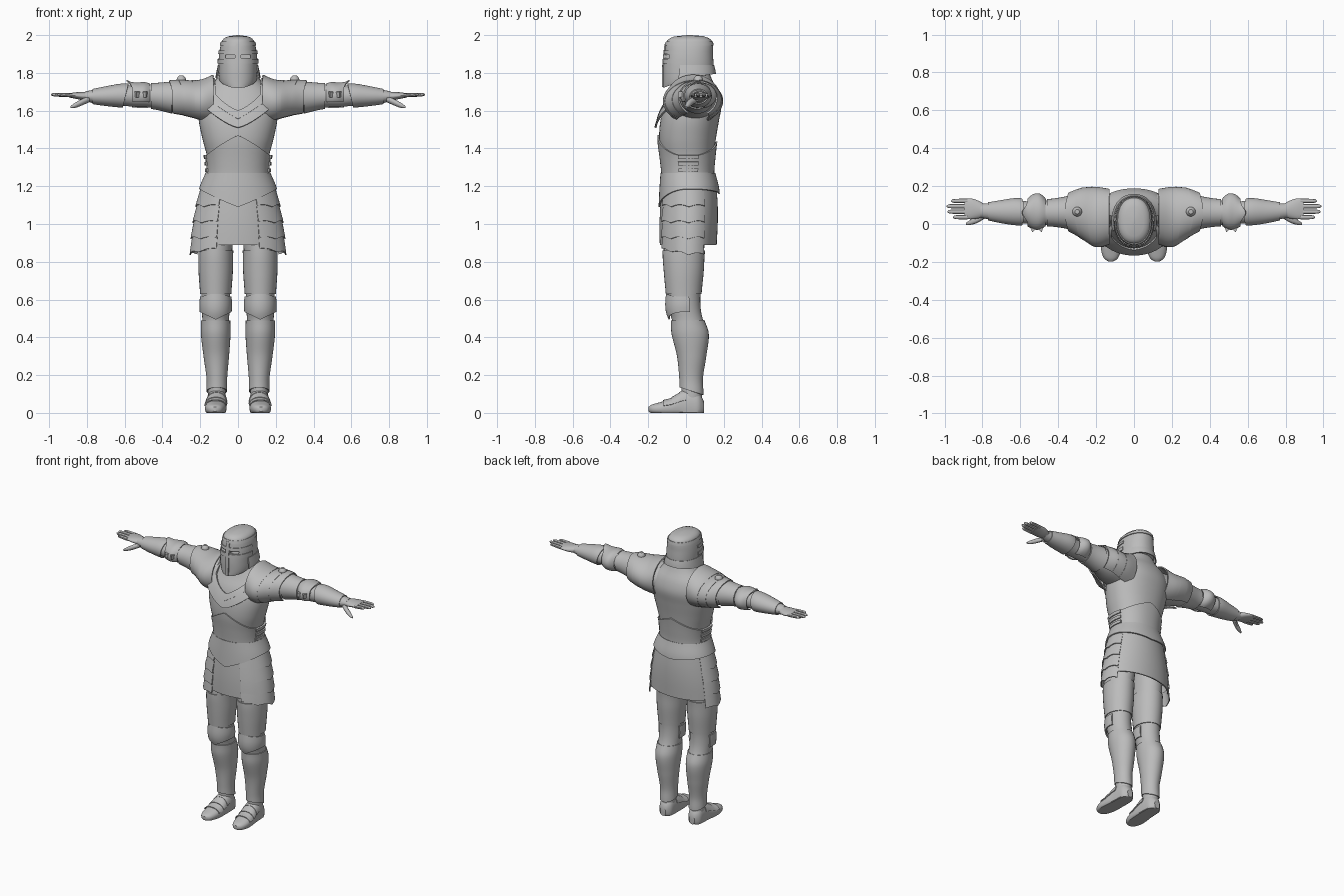
import bpy, bmesh, math
from math import sin, cos, pi

if "Cube" in bpy.data.objects:
    bpy.data.objects.remove(bpy.data.objects["Cube"])

steel = bpy.data.materials.new("steel grey")
steel.diffuse_color = (0.5, 0.5, 0.5, 1)
steel.use_nodes = True
steel.node_tree.nodes["Principled BSDF"].inputs["Base Color"].default_value = steel.diffuse_color


def at(keys, p):
    """Smooth cubic interpolation of cross-section keys (pos, ca, cb, ra, rb)."""
    i = 0
    while i < len(keys) - 2 and p > keys[i + 1][0]:
        i += 1
    k0, k1 = keys[i], keys[i + 1]
    km, kn = keys[max(i - 1, 0)], keys[min(i + 2, len(keys) - 1)]
    h = k1[0] - k0[0]
    t = min(max((p - k0[0]) / h, 0), 1)
    out = []
    for j in range(1, 5):
        m0 = (k1[j] - km[j]) / (k1[0] - km[0]) * h
        m1 = (kn[j] - k0[j]) / (kn[0] - k0[0]) * h
        out.append((2*t**3 - 3*t*t + 1) * k0[j] + (t**3 - 2*t*t + t) * m0
                   + (3*t*t - 2*t**3) * k1[j] + (t**3 - t*t) * m1)
    return out


def finish(name, bm, mirror, thick=0, cutter=None):
    bmesh.ops.recalc_face_normals(bm, faces=bm.faces)
    me = bpy.data.meshes.new(name)
    bm.to_mesh(me)
    bm.free()
    ob = bpy.data.objects.new(name, me)
    bpy.context.collection.objects.link(ob)
    me.materials.append(steel)
    bpy.ops.object.select_all(action='DESELECT')
    ob.select_set(True)
    bpy.context.view_layer.objects.active = ob
    if thick:
        m = ob.modifiers.new("thickness", 'SOLIDIFY')
        m.thickness, m.offset = thick, 0
    if cutter:
        m = ob.modifiers.new("cut", 'BOOLEAN')
        m.object, m.operation, m.solver = cutter, 'DIFFERENCE', 'EXACT'
    if mirror:
        m = ob.modifiers.new("mirror", 'MIRROR')
        m.use_mirror_merge = False
    for m in list(ob.modifiers):
        bpy.ops.object.modifier_apply(modifier=m.name)
    bpy.ops.object.shade_smooth_by_angle(angle=math.radians(35))
    return ob


def shell(name, keys, axis='z', a0=0, a1=2*pi, lo=None, hi=None, off=0, flare=0,
          n=32, rows=24, pw=2, mirror=False, thick=0, flat=False, cutter=None):
    """Skin around cross-section keys: a closed body, or a plate when thick is set."""
    closed = a1 - a0 > 2*pi - 1e-4
    lo = keys[0][0] if lo is None else lo
    hi = keys[-1][0] if hi is None else hi
    bm = bmesh.new()
    grid = []
    for r in range(rows + 1):
        line = []
        for s in range(n if closed else n + 1):
            a = a0 + (a1 - a0) * s / n
            l = lo(a) if callable(lo) else lo
            h = hi(a) if callable(hi) else hi
            p = l + (h - l) * r / rows
            ca, cb, ra, rb = at(keys, p)
            o = off + flare * (1 - r / rows)
            c, d = cos(a), sin(a)
            u = ca + (ra + o) * math.copysign(abs(c) ** (2/pw), c)
            v = cb + (rb + o) * math.copysign(abs(d) ** (2/pw), d)
            co = {'z': (u, v, p), 'x': (p, u, v), 'y': (u, p, v)}[axis]
            if flat:
                co = (co[0], co[1], max(co[2], 0))
            line.append(bm.verts.new(co))
        grid.append(line)
    w = len(grid[0])
    for r in range(rows):
        for s in range(w if closed else w - 1):
            t = (s + 1) % w
            bm.faces.new((grid[r][s], grid[r][t], grid[r+1][t], grid[r+1][s]))
    if closed and not thick:
        bm.faces.new(grid[0])
        bm.faces.new(grid[-1])
    return finish(name, bm, mirror, thick, cutter)


def plate(name, pts, thick, mirror=True):
    bm = bmesh.new()
    bm.faces.new([bm.verts.new(p) for p in pts])
    return finish(name, bm, mirror, thick)


side = lambda a: abs(cos(a))

# Torso: body, waist plate, skirt flare, collar
torso = [(1.14, 0, .018, .185, .14), (1.25, 0, .010, .158, .13), (1.35, 0, .008, .163, .138),
         (1.45, 0, .008, .188, .15), (1.55, 0, .02, .208, .155), (1.63, 0, .038, .208, .15),
         (1.70, 0, .05, .18, .122), (1.76, 0, .045, .12, .095), (1.85, 0, .03, .075, .075)]
shell("torso", torso, n=48, rows=40, pw=2.2)
shell("waist_plate", torso, n=64, rows=8, pw=2.2, off=.006, thick=.008, lo=1.24,
      hi=lambda a: 1.36 + .11 * (1 - side(a)) * (1 if sin(a) < 0 else .7))
fauld = [(1.07, 0, .018, .225, .152), (1.18, 0, .018, .197, .147), (1.27, 0, .01, .16, .133)]
shell("waist_flare", fauld, n=64, rows=8, pw=2.1, off=.008, thick=.008, hi=1.27,
      lo=lambda a: 1.185 - (.095 if sin(a) < 0 else .025) * (1 - side(a)))
shell("collar_outer_band", torso, a0=-pi, a1=0, rows=6, pw=2.2, off=.012, flare=.01, thick=.01,
      lo=lambda a: 1.51 + .16 * side(a) ** 1.3, hi=lambda a: 1.565 + .16 * side(a))
shell("collar_inner_band", torso, a0=-pi, a1=0, rows=6, pw=2.2, off=.01, flare=.006, thick=.01,
      lo=lambda a: 1.555 + .15 * side(a), hi=lambda a: 1.60 + .17 * side(a) ** 1.2)
for i in range(3):
    z = 1.275 + i * .035
    shell("side_strap", torso, a0=-.3, a1=.35, lo=z, hi=z + .02, off=.012, n=6, rows=2,
          pw=2.2, thick=.012, mirror=True)

# Skirt: front and back panels, overlapping hip lames
skirt = [(.8, 0, .012, .245, .143), (.9, 0, .012, .24, .147), (1.0, 0, .014, .23, .15),
         (1.1, 0, .016, .212, .148), (1.21, 0, .016, .188, .14)]
shell("skirt_front", skirt, a0=-pi/2 - .62, a1=-pi/2 + .62, lo=.89, hi=1.2, n=16, rows=8, thick=.008)
shell("skirt_back", skirt, a0=.4, a1=pi - .4, lo=.89, hi=1.2, n=24, rows=8, thick=.008)
for i in range(4):
    low = .835 + i * .085
    shell("hip_lame", skirt, a0=-1.1, a1=.55, off=.002, flare=.008, n=40, rows=4, thick=.006,
          mirror=True, hi=low + .1,
          lo=lambda a, l=low: l + .012 * abs(sin(a * 5)) + (.025 * max(0, -a) if l < .84 else 0))

# Legs
leg = [(.04, .112, .03, .044, .05), (.1, .112, .03, .046, .054), (.18, .112, .027, .046, .054),
       (.3, .115, .03, .06, .07), (.42, .118, .022, .072, .092), (.5, .118, .006, .071, .082),
       (.55, .118, -.008, .074, .086), (.62, .118, -.012, .076, .088), (.75, .118, -.012, .085, .1),
       (.85, .117, -.012, .086, .106), (1.14, .1, .01, .09, .12)]
shell("leg", leg, rows=60, mirror=True)
shell("greave", leg, lo=lambda a: .115 - .02 * sin(a), hi=.49, off=.003, flare=.003, rows=24,
      thick=.006, mirror=True)
shell("thigh_plate", leg, lo=.63, hi=lambda a: .86, off=.003, rows=12, thick=.006, mirror=True)
knee = [(.48, .118, .0, .073, .082), (.53, .118, -.008, .08, .093), (.575, .118, -.01, .083, .096),
        (.64, .118, -.012, .076, .089)]
shell("knee_cop", knee, a0=-pi - .3, a1=.3, n=28, rows=10, thick=.008, mirror=True,
      lo=lambda a: .495 + .04 * side(a), hi=lambda a: .635 - .02 * side(a))

# Feet
foot = [(-.198, .122, .02, .012, .012), (-.185, .122, .02, .034, .022), (-.14, .121, .022, .052, .034),
        (-.08, .117, .026, .056, .048), (-.02, .113, .036, .052, .075), (.03, .112, .04, .05, .085),
        (.07, .112, .035, .044, .07), (.095, .112, .03, .02, .03)]
shell("foot", foot, axis='y', rows=30, n=32, pw=2.3, mirror=True, flat=True)
for y in (-.12, -.075, -.035):
    shell("foot_lame", foot, axis='y', a0=.3, a1=pi - .3, lo=y, hi=y + .045, off=.002, flare=.003,
          n=16, rows=4, pw=2.3, thick=.005, mirror=True)

# Arms and shoulder plates
arm = [(.12, .04, 1.65, .12, .1), (.25, .05, 1.655, .115, .088), (.33, .06, 1.667, .085, .081),
       (.42, .06, 1.675, .068, .066), (.48, .06, 1.678, .064, .06), (.55, .06, 1.677, .058, .056),
       (.62, .065, 1.68, .062, .053), (.70, .065, 1.677, .053, .044), (.77, .067, 1.675, .042, .034),
       (.81, .07, 1.676, .036, .026)]
shell("arm", arm, axis='x', rows=50, mirror=True)
pauldron = [(.11, .04, 1.66, .13, .128), (.2, .037, 1.65, .147, .102), (.28, .057, 1.66, .124, .092),
            (.34, .063, 1.667, .097, .088), (.42, .06, 1.673, .07, .07)]
for x0, x1, off, tilt in ((.13, .225, .008, .02), (.205, .285, .006, .03), (.265, .345, .004, .02)):
    shell("shoulder_plate", pauldron, axis='x', a0=-1.05, a1=pi + 1.0, off=off, n=36, rows=6,
          thick=.008, mirror=True, lo=x0, hi=lambda a, x=x1, t=tilt: x + t * max(0, sin(a)) ** 2)
shell("upper_arm_band", arm, axis='x', lo=.35, hi=.46, off=.004, rows=8, thick=.006, mirror=True)
stud = [(1.745, .3, .065, .026, .026), (1.77, .3, .065, .024, .024), (1.785, .3, .065, .012, .012)]
shell("shoulder_stud", stud, n=16, rows=6, mirror=True)

# Elbow guards and forearm cuffs
elbow = [(.46, .06, 1.678, .062, .06), (.495, .065, 1.68, .09, .068), (.53, .065, 1.68, .09, .066),
         (.57, .06, 1.682, .066, .068), (.6, .06, 1.682, .068, .084)]
shell("elbow_guard", elbow, axis='x', a0=-1.2, a1=pi + .5, n=36, rows=12, thick=.007, mirror=True,
      lo=.468, hi=lambda a: .56 + .03 * max(0, sin(a)) ** 6)
plate("elbow_wing", [(.468, .02, 1.69), (.487, -.042, 1.685), (.512, -.02, 1.685), (.537, -.042, 1.685),
                     (.562, .02, 1.69)], .03)
shell("forearm_cuff", arm, axis='x', lo=lambda a: .595 - .015 * sin(a), hi=.77, off=.003, flare=.005,
      rows=10, thick=.006, mirror=True)

# Hands
palm = [(.785, .07, 1.676, .032, .023), (.82, .076, 1.677, .046, .022), (.86, .08, 1.68, .055, .017),
        (.895, .08, 1.681, .052, .011)]
shell("palm", palm, axis='x', rows=14, mirror=True)
for y, tip in ((.036, .965), (.065, .995), (.094, 1.0), (.122, .975)):
    tip -= .01
    fin = [(.88, y, 1.681, .012, .011), (tip - .03, y, 1.684, .011, .01),
           (tip - .008, y, 1.685, .009, .008), (tip, y, 1.685, .003, .003)]
    shell("finger", fin, axis='x', n=10, rows=12, mirror=True)
thumb = [(.785, .05, 1.662, .02, .016), (.83, .022, 1.643, .017, .017), (.865, .008, 1.627, .013, .013),
         (.888, .0, 1.618, .005, .005)]
shell("thumb", thumb, axis='x', n=12, rows=12, mirror=True)

# Helmet with cut eye slits, front cross bands and neck guard
bm = bmesh.new()
for s in (-1, 1):
    g = bmesh.ops.create_cube(bm, size=1)['verts']
    bmesh.ops.scale(bm, verts=g, vec=(.05, .12, .014))
    bmesh.ops.translate(bm, verts=g, vec=(s * .042, -.12, 1.887))
slit_cutter = finish("slit_cutter", bm, False)
slit_cutter.hide_render = True
slit_cutter.hide_viewport = False
helm = [(1.71, 0, .0, .075, .12), (1.75, 0, .005, .097, .125), (1.82, 0, .012, .103, .132),
        (1.9, 0, .015, .1, .128), (1.965, 0, .018, .086, .12), (1.985, 0, .018, .07, .1),
        (1.998, 0, .018, .035, .055), (2.0, 0, .018, .005, .01)]
rim = lambda a: 1.768 + .048 * sin(a)
shell("helmet", helm, lo=rim, n=48, rows=36, pw=2.2, cutter=slit_cutter)
shell("helmet_nose_band", helm, a0=-pi/2 - .1, a1=-pi/2 + .1, lo=1.724, hi=1.955, off=.003, n=4,
      rows=12, pw=2.2, thick=.008)
for z0, z1 in ((1.85, 1.874), (1.9, 1.918)):
    shell("helmet_brow_band", helm, a0=-pi, a1=0, lo=z0, hi=z1, off=.002, n=32, rows=2, pw=2.2, thick=.006)
shell("helmet_crown_band", helm, lo=1.945, hi=1.965, off=.002, n=48, rows=2, pw=2.2, thick=.005)
shell("neck_guard", helm, a0=-.3, a1=pi + .3, lo=lambda a: 1.775 + .02 * sin(a), hi=1.84, off=.001,
      flare=.014, n=32, rows=6, pw=2.2, thick=.006)
